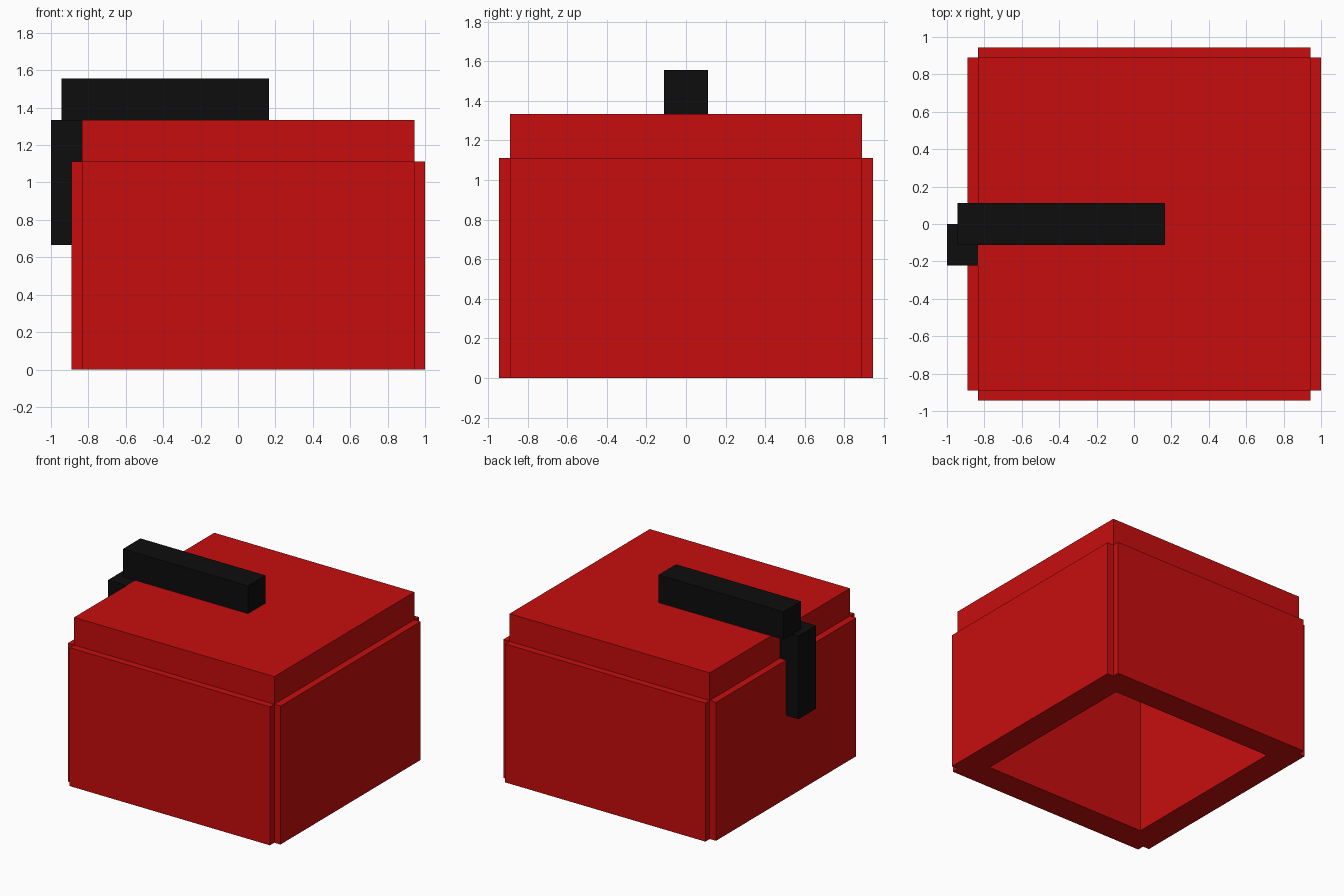
import bpy
import bmesh
from mathutils import Vector

cube = bpy.data.objects.get("Cube")
if cube:
    bpy.data.objects.remove(cube, do_unlink=True)

U = 1 / 18    # design grid step
CX = 1 * U    # the box sits slightly off centre because of the latch


def make_material(name, color):
    mat = bpy.data.materials.new(name)
    mat.use_nodes = True
    mat.diffuse_color = color
    mat.node_tree.nodes["Principled BSDF"].inputs["Base Color"].default_value = color
    return mat


red = make_material("red", (0.57, 0.004, 0.004, 1))
black = make_material("black", (0.004, 0.004, 0.004, 1))


def box(name, low, high, mat):
    """Flat-shaded box between two corners given in grid steps."""
    low, high = Vector(low) * U, Vector(high) * U
    center, size = (low + high) / 2, high - low
    bm = bmesh.new()
    bmesh.ops.create_cube(bm, size=1)
    bmesh.ops.scale(bm, vec=size, verts=bm.verts)
    mesh = bpy.data.meshes.new(name)
    bm.to_mesh(mesh)
    bm.free()
    mesh.materials.append(mat)
    obj = bpy.data.objects.new(name, mesh)
    obj.location = center
    bpy.context.collection.objects.link(obj)
    return obj


# Four thick walls around an open-bottomed hollow, with notched corners
for name, side in (("front_wall", -1), ("back_wall", 1)):
    y = sorted((side * 13, side * 17))
    box(name, (-15, y[0], 0), (17, y[1], 20), red)
for name, side in (("right_wall", -1), ("left_wall", 1)):
    x = sorted((side * 13, side * 17))
    box(name, (1 + x[0], -16, 0), (1 + x[1], 16, 20), red)

# Lid slab
box("lid", (-15, -16, 20), (17, 16, 24), red)

# Handle bar on the lid and the latch hanging down the side
box("handle", (-17, -2, 24), (3, 2, 28), black)
box("latch", (-18, -4, 12), (-15, 0, 24), black)
